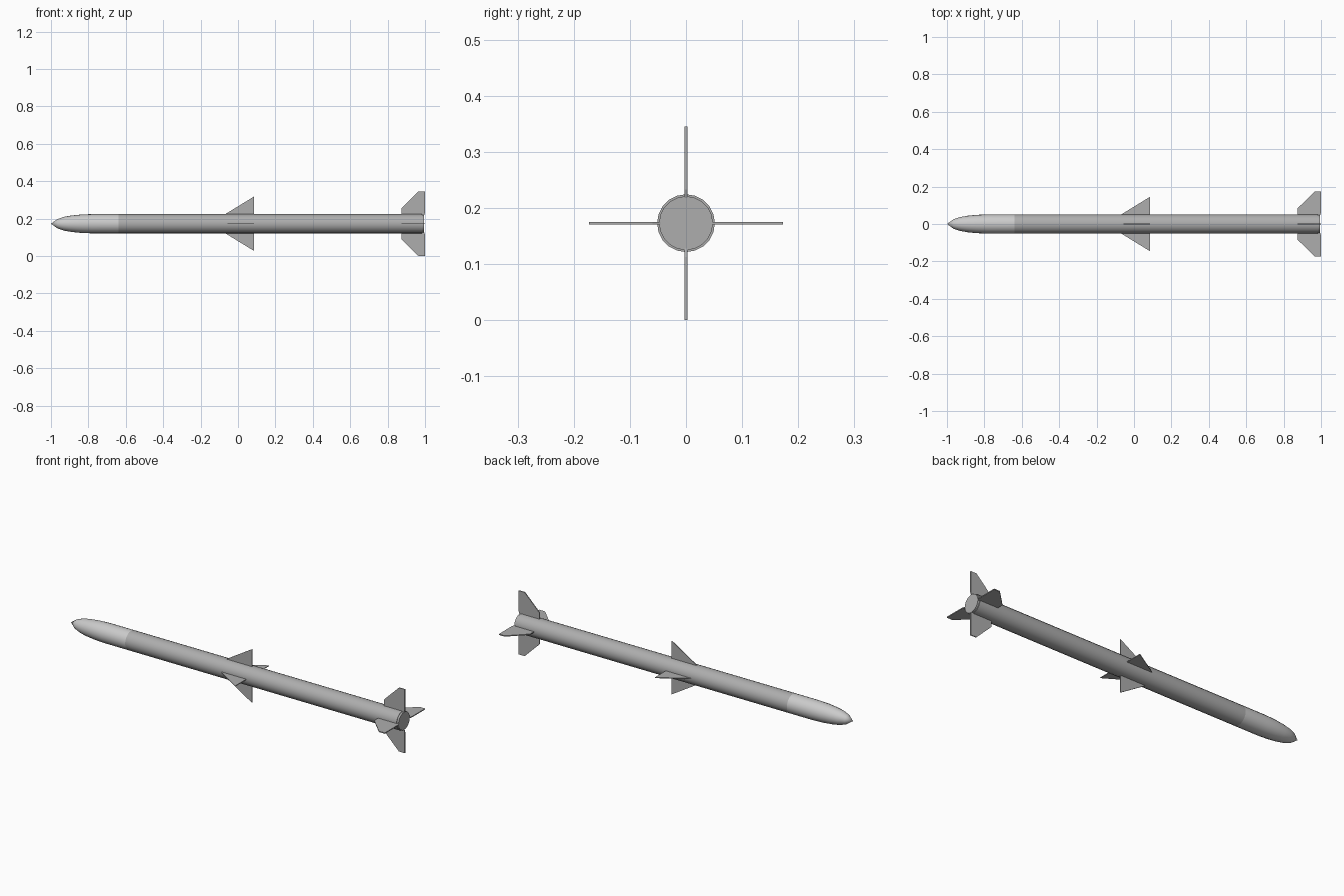
import bpy, bmesh, math
from mathutils import Matrix

if "Cube" in bpy.data.objects:
    bpy.data.objects.remove(bpy.data.objects["Cube"])

AXIS_Z = 0.173
SIDES = 20


def material(name, value):
    m = bpy.data.materials.new(name)
    m.diffuse_color = (value, value, value, 1)
    m.use_nodes = True
    m.node_tree.nodes["Principled BSDF"].inputs["Base Color"].default_value = m.diffuse_color
    return m


def finish(name, bm, mat, smooth=False):
    bmesh.ops.recalc_face_normals(bm, faces=bm.faces)
    me = bpy.data.meshes.new(name)
    bm.to_mesh(me)
    bm.free()
    ob = bpy.data.objects.new(name, me)
    bpy.context.collection.objects.link(ob)
    ob.location.z = AXIS_Z
    me.materials.append(mat)
    if smooth:
        bpy.ops.object.select_all(action='DESELECT')
        bpy.context.view_layer.objects.active = ob
        ob.select_set(True)
        bpy.ops.object.shade_smooth_by_angle(angle=math.radians(35))
    return ob


def lathe(name, profile, mat):
    """Revolve (x, radius) points around the long axis."""
    bm = bmesh.new()
    rings = []
    for x, r in profile:
        if r == 0:
            rings.append([bm.verts.new((x, 0, 0))] * SIDES)
        else:
            angles = [2 * math.pi * i / SIDES for i in range(SIDES)]
            rings.append([bm.verts.new((x, r * math.cos(a), r * math.sin(a))) for a in angles])
    for a, b in zip(rings, rings[1:]):
        for i in range(SIDES):
            j = (i + 1) % SIDES
            bm.faces.new(list(dict.fromkeys((a[i], a[j], b[j], b[i]))))
    if profile[-1][1] > 0:
        bm.faces.new(rings[-1])
    return finish(name, bm, mat, True)


def fin(name, outline, thickness, angle, mat):
    """Thin plate from an (x, radius) outline, turned around the body."""
    bm = bmesh.new()
    front = [bm.verts.new((x, -thickness / 2, r)) for x, r in outline]
    back = [bm.verts.new((x, thickness / 2, r)) for x, r in outline]
    bm.faces.new(front)
    bm.faces.new(back)
    for i in range(len(outline)):
        j = (i + 1) % len(outline)
        bm.faces.new((front[i], front[j], back[j], back[i]))
    bmesh.ops.transform(bm, matrix=Matrix.Rotation(angle, 4, 'X'), verts=bm.verts)
    return finish(name, bm, mat)


grey = material("body_grey", 0.42)
light = material("nose_light_grey", 0.72)

# Rounded nose cone with a pointed tip
lathe("nose_cone", [(-1.0, 0), (-0.965, 0.025), (-0.93, 0.037), (-0.89, 0.044),
                    (-0.84, 0.049), (-0.78, 0.0515), (-0.64, 0.0515)], light)

# Main tube, with a slightly narrower exhaust collar behind it
lathe("body_tube", [(-0.64, 0.0515), (0.985, 0.0515), (0.985, 0.048), (0.995, 0.048)], grey)

# Four triangular wings and four clipped tail fins
wing = [(-0.075, 0.047), (0.085, 0.047), (0.085, 0.145)]
tail = [(0.875, 0.045), (0.995, 0.045), (1.0, 0.06), (1.0, 0.1725), (0.965, 0.1725), (0.875, 0.084)]
for i in range(4):
    fin(f"mid_wing_{i + 1}", wing, 0.004, i * math.pi / 2, grey)
    fin(f"tail_fin_{i + 1}", tail, 0.005, i * math.pi / 2, grey)
